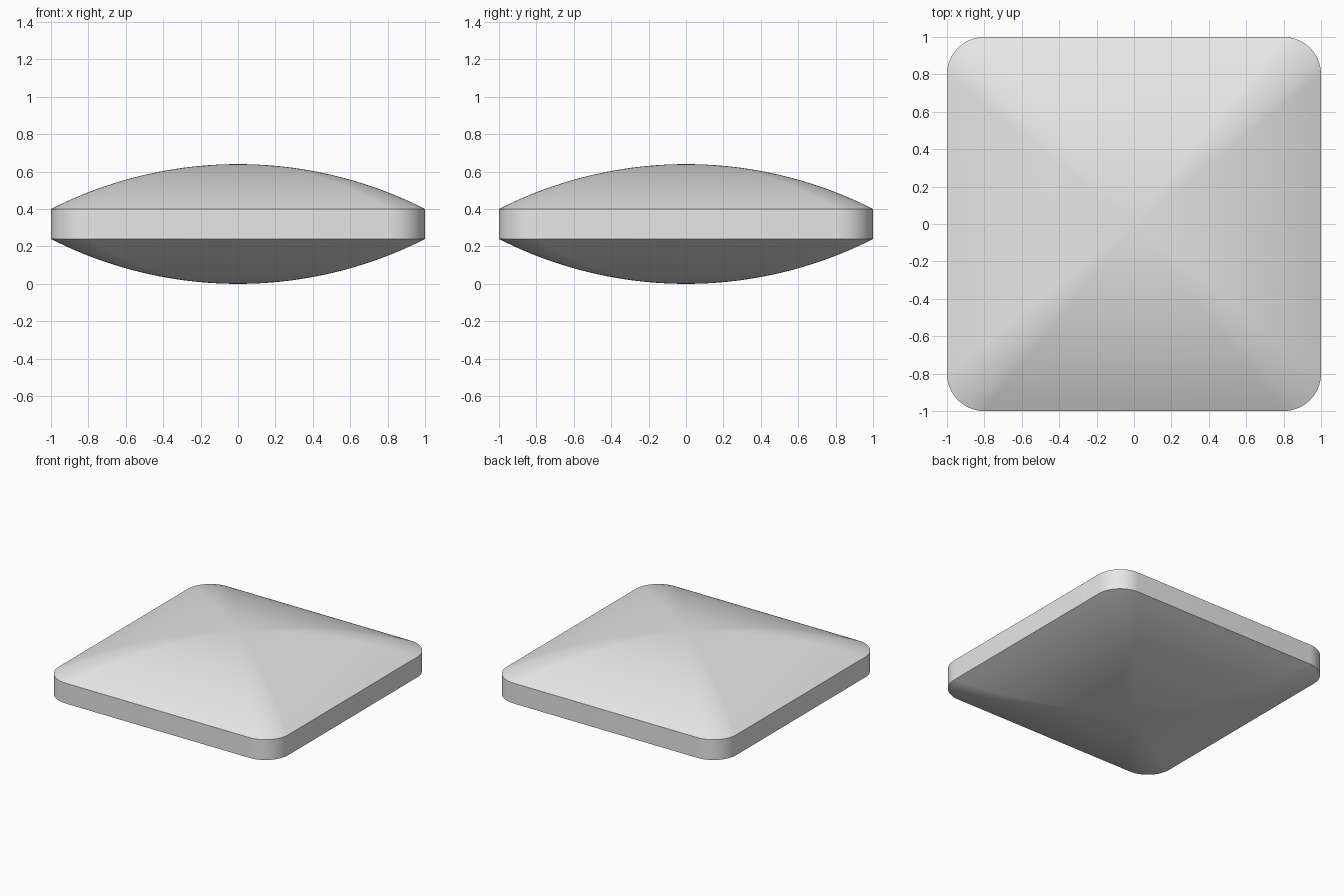
import bpy
import bmesh
from math import cos, sin, pi, sqrt, radians

cube = bpy.data.objects.get("Cube")
if cube:
    bpy.data.objects.remove(cube, do_unlink=True)

HALF, CORNER, SEGMENTS, STEPS = 1.0, 0.2, 14, 24
RIM_LOW, RIM_HIGH, RISE = 0.24, 0.40, 0.24

grey = bpy.data.materials.new("light grey")
grey.use_nodes = True
grey.diffuse_color = (0.8, 0.8, 0.8, 1)
grey.node_tree.nodes["Principled BSDF"].inputs["Base Color"].default_value = (0.8, 0.8, 0.8, 1)


def rounded_square():
    """Counter-clockwise outline of a square with round corners."""
    points = []
    inner = HALF - CORNER
    for quarter, (sx, sy) in enumerate([(1, 1), (-1, 1), (-1, -1), (1, -1)]):
        for i in range(SEGMENTS + 1):
            a = (quarter + i / SEGMENTS) * pi / 2
            points.append((sx * inner + CORNER * cos(a), sy * inner + CORNER * sin(a)))
    return points


def dome_height(t):
    """Circular arc: full rise at the centre, zero at the rim."""
    radius = (HALF ** 2 + RISE ** 2) / (2 * RISE)
    return RISE - radius + sqrt(radius ** 2 - t ** 2)


def bridge(bm, lower, upper):
    n = len(lower)
    for i in range(n):
        j = (i + 1) % n
        bm.faces.new((lower[i], lower[j], upper[j], upper[i]))


outline = rounded_square()
bm = bmesh.new()

# Rings run from the lower tip, over the straight rim, to the upper tip
scales = [i / STEPS for i in range(1, STEPS + 1)]
levels = [(t, RIM_LOW - dome_height(t)) for t in scales]
levels += [(t, RIM_HIGH + dome_height(t)) for t in reversed(scales)]
rings = [[bm.verts.new((x * t, y * t, z)) for x, y in outline] for t, z in levels]
for lower, upper in zip(rings, rings[1:]):
    bridge(bm, lower, upper)

# Close both tips with fans
bottom = bm.verts.new((0, 0, RIM_LOW - RISE))
top = bm.verts.new((0, 0, RIM_HIGH + RISE))
for i in range(len(outline)):
    j = (i + 1) % len(outline)
    bm.faces.new((bottom, rings[0][j], rings[0][i]))
    bm.faces.new((top, rings[-1][i], rings[-1][j]))

mesh = bpy.data.meshes.new("domed_square_tile")
bm.to_mesh(mesh)
bm.free()
mesh.materials.append(grey)
tile = bpy.data.objects.new("domed_square_tile", mesh)
bpy.context.collection.objects.link(tile)

# Smooth domes with a crisp rim
bpy.ops.object.select_all(action="DESELECT")
tile.select_set(True)
bpy.context.view_layer.objects.active = tile
bpy.ops.object.shade_smooth_by_angle(angle=radians(35))
